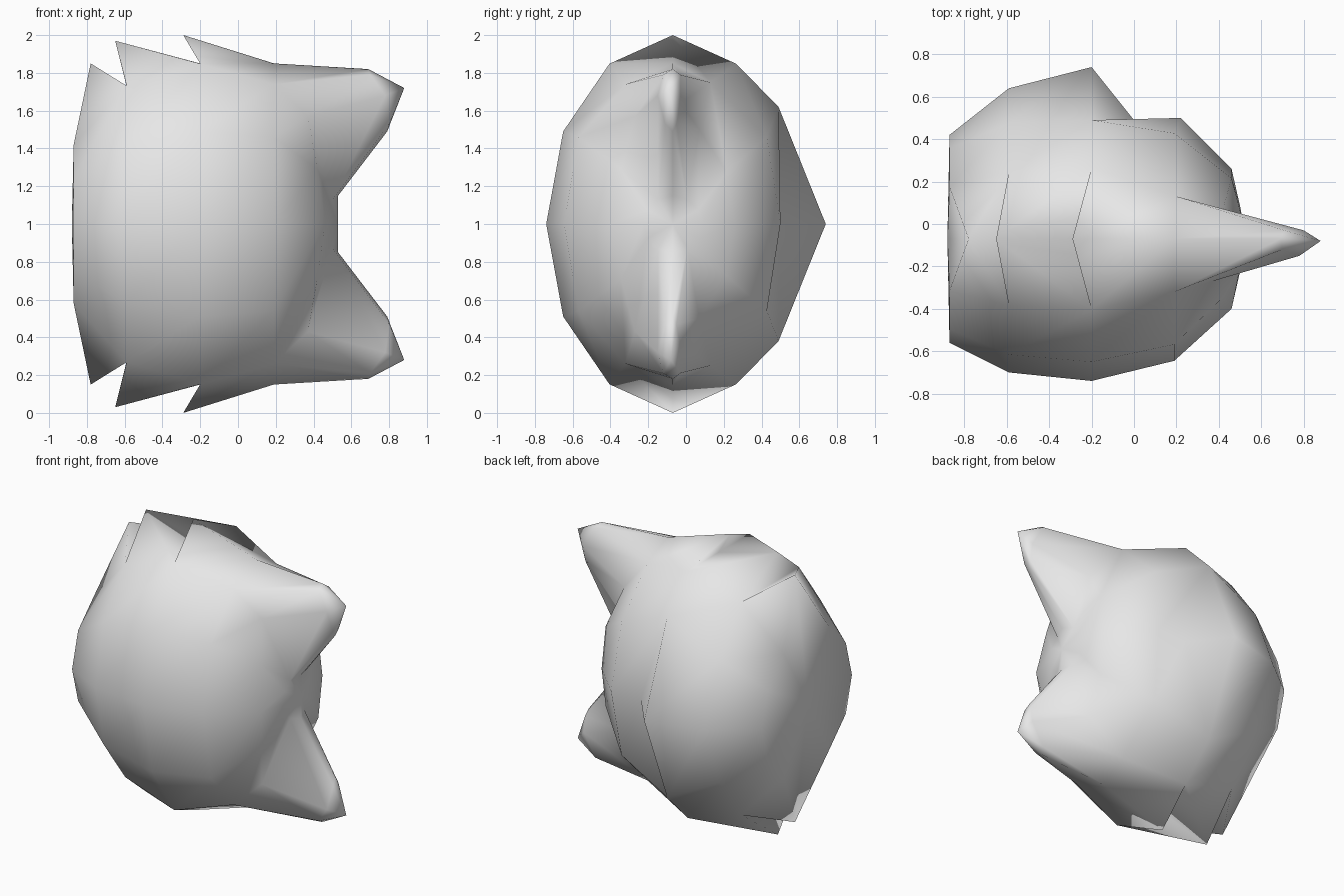
import bpy, bmesh
from math import sin, cos, radians

cube = bpy.data.objects.get("Cube")
if cube:
    bpy.data.objects.remove(cube, do_unlink=True)

mat = bpy.data.materials.new("light grey")
mat.use_nodes = True
GREY = (0.8, 0.8, 0.8, 1)
mat.diffuse_color = GREY
mat.node_tree.nodes["Principled BSDF"].inputs["Base Color"].default_value = GREY

MID_Y, MID_Z = -0.07, 1.0
SIDES = 12
bm = bmesh.new()


def ring(x, ry, rz, moved):
    """Twelve-sided ring; moved places single corners, mirrored in height."""
    verts = []
    for k in range(SIDES):
        a = radians(30 * k)
        p = (x, MID_Y - ry * cos(a), rz * sin(a))
        sign = 1
        if k in moved:
            p = moved[k]
        elif SIDES - k in moved:
            p, sign = moved[SIDES - k], -1
        verts.append(bm.verts.new((p[0], p[1], MID_Z + sign * p[2])))
    return verts


# Head: fur layers along x, each with points flaring over the layer below
crown = (-0.2, 0.49, 0.62)
nape = (-0.59, 0.64, 0)
rings = [
    ring(-0.87, 0.49, 0.485, {3: (-0.78, MID_Y, 0.85)}),
    ring(-0.59, 0.63, 0.845, {3: (-0.59, MID_Y, 0.73), 6: nape}),
    ring(-0.59, 0.63, 0.845, {3: (-0.65, MID_Y, 0.97), 6: nape}),
    ring(-0.20, 0.67, 0.98, {3: (-0.2, MID_Y, 0.85), 5: crown, 6: (-0.2, 0.74, 0)}),
    ring(-0.20, 0.67, 0.98, {3: (-0.29, MID_Y, 1.0), 5: crown, 6: (0.0, 0.49, 0)}),
    ring(0.19, 0.575, 0.92, {2: (0.19, -0.32, 0.74), 3: (0.19, MID_Y, 0.85),
                             4: (0.2, 0.13, 0.75), 6: (0.22, 0.5, 0)}),
    ring(0.46, 0.33, 0.55, {1: (0.42, -0.345, 0.29), 2: (0.37, -0.27, 0.57),
                            4: (0.42, 0.07, 0.5)}),
    ring(0.50, 0.155, 0.15, {3: (0.53, MID_Y, 0.15)}),
]
D, E, F = 5, 6, 7
EAR_GAPS = (2, 3, 8, 9)
LAYERS = (0, 2)
for r in range(len(rings) - 1):
    a, b = rings[r], rings[r + 1]
    for i in range(SIDES):
        if r >= D and i in EAR_GAPS:
            continue
        j = (i + 1) % SIDES
        # Beside a fur point the fold runs out from the point itself
        if r in LAYERS and i in (2, 8):
            bm.faces.new((a[i], a[j], b[i]))
            bm.faces.new((a[j], b[j], b[i]))
        elif r in LAYERS and i in (3, 9):
            bm.faces.new((a[i], a[j], b[j]))
            bm.faces.new((a[i], b[j], b[i]))
        else:
            bm.faces.new((a[i], a[j], b[j], b[i]))

# Chin and crown caps
for loop, x in ((rings[0], -0.88), (rings[-1], 0.53)):
    pole = bm.verts.new((x, MID_Y, MID_Z))
    for i in range(SIDES):
        bm.faces.new((loop[i], loop[(i + 1) % SIDES], pole))

# Ears: grown out of the gaps and drawn up to a point
base = [(D, 2), (D, 3), (D, 4), (E, 4), (F, 4), (F, 3), (F, 2), (E, 2)]
rim = [(0.70, -0.12, 0.79), (0.69, -0.07, 0.82), (0.71, -0.03, 0.79), (0.80, -0.03, 0.64),
       (0.80, -0.05, 0.53), (0.79, -0.07, 0.49), (0.80, -0.11, 0.53), (0.78, -0.15, 0.68)]
for s in (1, -1):
    root = [rings[r][k if s > 0 else SIDES - k] for r, k in base]
    edge = [bm.verts.new((x, y, MID_Z + s * z)) for x, y, z in rim]
    tip = bm.verts.new((0.88, -0.08, MID_Z + s * 0.72))
    for i in range(len(base)):
        j = (i + 1) % len(base)
        bm.faces.new((root[i], root[j], edge[j], edge[i]))
        bm.faces.new((edge[i], edge[j], tip))

# Weld the layers into one skin
bmesh.ops.remove_doubles(bm, verts=bm.verts[:], dist=0.0005)
bmesh.ops.delete(bm, geom=[v for v in bm.verts if not v.link_faces], context='VERTS')
bmesh.ops.recalc_face_normals(bm, faces=bm.faces[:])
for f in bm.faces:
    f.smooth = True
mesh = bpy.data.meshes.new("head")
bm.to_mesh(mesh)
bm.free()
mesh.materials.append(mat)
head = bpy.data.objects.new("head", mesh)
bpy.context.collection.objects.link(head)
